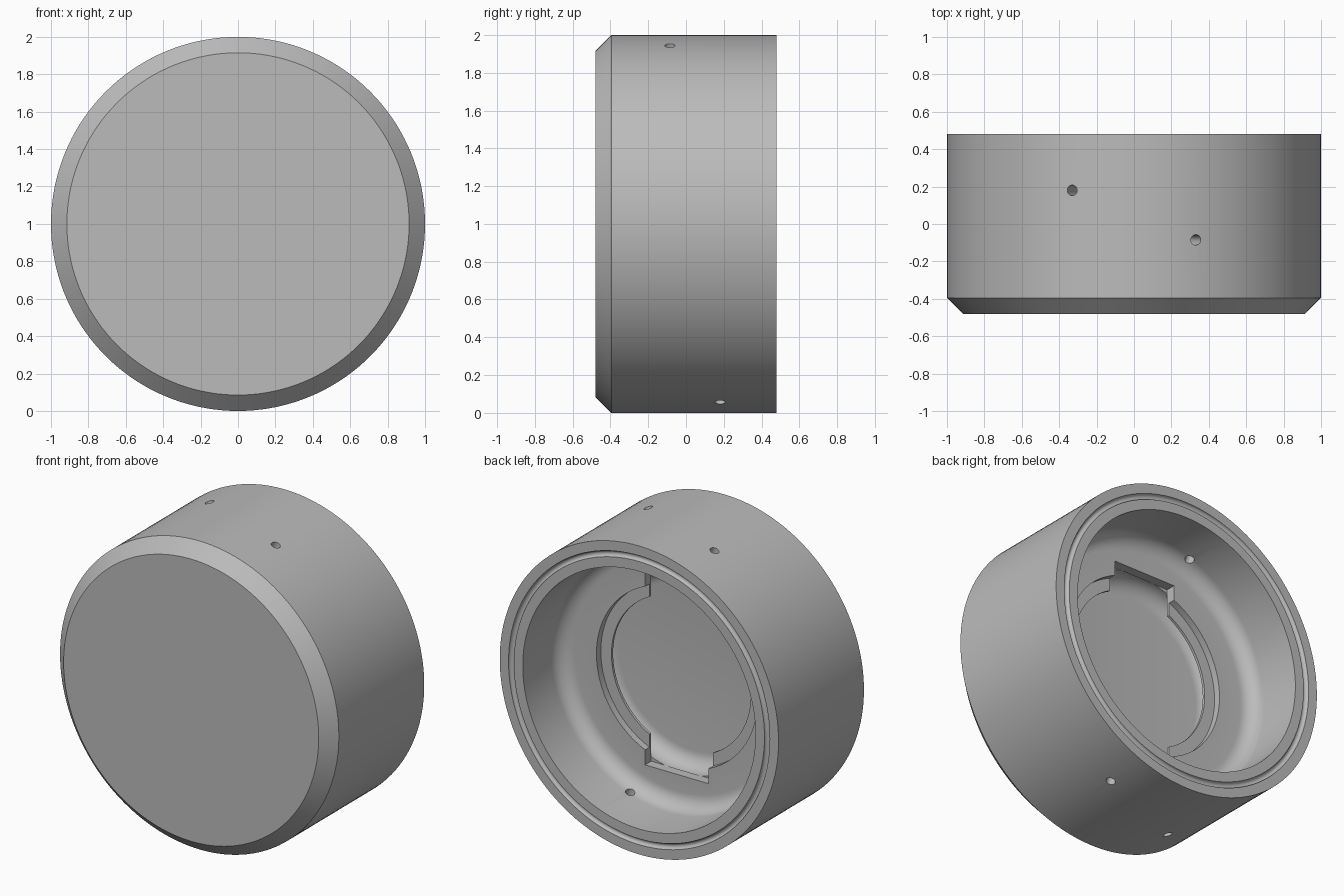
import bpy
import bmesh
from math import cos, sin, pi, radians
from mathutils import Matrix, Vector

cube = bpy.data.objects.get("Cube")
if cube:
    bpy.data.objects.remove(cube, do_unlink=True)

SEGMENTS = 144
BACK, FRONT = 0.48, -0.48
FLOOR = 0.095       # floor of the main bore
LEDGE = 0.05        # step inside the opening
CEILING = 0.033     # underside of the retaining lip
POCKET = -0.08      # bottom of the inner pocket

grey = bpy.data.materials.new("plain_grey")
grey.use_nodes = True
colour = (0.5, 0.5, 0.5, 1)
grey.diffuse_color = colour
grey.node_tree.nodes["Principled BSDF"].inputs["Base Color"].default_value = colour


def arc(r, y, radius, start, end, steps=8):
    """Points of an arc in the profile plane (radius, depth)."""
    angles = [radians(start + (end - start) * i / steps) for i in range(steps + 1)]
    return [(r + radius * cos(a), y + radius * sin(a)) for a in angles]


def finish(name, bm):
    bmesh.ops.recalc_face_normals(bm, faces=bm.faces)
    mesh = bpy.data.meshes.new(name)
    bm.to_mesh(mesh)
    bm.free()
    mesh.materials.append(grey)
    obj = bpy.data.objects.new(name, mesh)
    bpy.context.collection.objects.link(obj)
    return obj


def lathe(name, profile):
    """Turn a profile, with both ends on the axis, about the y axis."""
    bm = bmesh.new()
    rings = []
    for r, y in profile:
        rings.append([bm.verts.new((r * cos(2 * pi * i / SEGMENTS), y,
                                    1 + r * sin(2 * pi * i / SEGMENTS)))
                      for i in range(SEGMENTS)])
    for a, b in zip(rings, rings[1:]):
        for i in range(SEGMENTS):
            j = (i + 1) % SEGMENTS
            bm.faces.new((a[i], a[j], b[j], b[i]))
    bm.faces.new(rings[0])
    bm.faces.new(rings[-1])
    return finish(name, bm)


# Cap body: chamfered front, grooved rim, filleted bore, undercut pocket
profile = [(0.915, FRONT), (1, -0.395), (1, BACK)]
profile += arc(0.918, BACK, 0.019, 0, -180)
profile += [(0.835, BACK)]
profile += arc(0.735, FLOOR + 0.1, 0.1, 0, -90)
profile += [(0.576, FLOOR), (0.576, LEDGE), (0.5, LEDGE), (0.5, CEILING), (0.64, CEILING)]
profile += arc(0.54, POCKET + 0.1, 0.1, 0, -90)
body = lathe("cap_body", profile)


def cut(cutter):
    cutter.hide_render = True
    mod = body.modifiers.new(cutter.name, "BOOLEAN")
    mod.operation = "DIFFERENCE"
    mod.solver = "EXACT"
    mod.object = cutter
    return cutter


cutters = []

# Keyway through the lip, reaching above and below the opening
bm = bmesh.new()
top, bottom = FLOOR + 0.03, CEILING - 0.001
bmesh.ops.create_cube(bm, size=1, matrix=Matrix.Translation((0, (top + bottom) / 2, 1))
                      @ Matrix.Diagonal((0.454, top - bottom, 1.254, 1)))
cutters.append(cut(finish("keyway_cutter", bm)))


def pin_hole(name, angle, y, inner):
    """Radial drilling at an angle from straight up, from radius inner outwards."""
    direction = Vector((sin(angle), 0, cos(angle)))
    bm = bmesh.new()
    place = Matrix.Translation(Vector((0, y, 1)) + direction * (inner + 1.1) / 2)
    bmesh.ops.create_cone(bm, cap_ends=True, segments=24, radius1=0.028, radius2=0.028,
                          depth=1.1 - inner,
                          matrix=place @ Matrix.Rotation(angle, 4, "Y"))
    cutters.append(cut(finish(name, bm)))


# Two crossing pairs of pin holes
tilt = radians(19.3)
for side, turn in (("upper", 0), ("lower", pi)):
    pin_hole(side + "_back_hole_cutter", turn - tilt, 0.18, 0.7)
    pin_hole(side + "_front_hole_cutter", turn + tilt, -0.085, 0.7)

# Apply the cuts and remove the helpers
bpy.context.view_layer.update()
graph = bpy.context.evaluated_depsgraph_get()
mesh = bpy.data.meshes.new_from_object(body.evaluated_get(graph))
body.modifiers.clear()
body.data = mesh
for cutter in cutters:
    bpy.data.objects.remove(cutter, do_unlink=True)

bpy.ops.object.select_all(action="DESELECT")
body.select_set(True)
bpy.context.view_layer.objects.active = body
bpy.ops.object.shade_smooth_by_angle(angle=radians(30))
